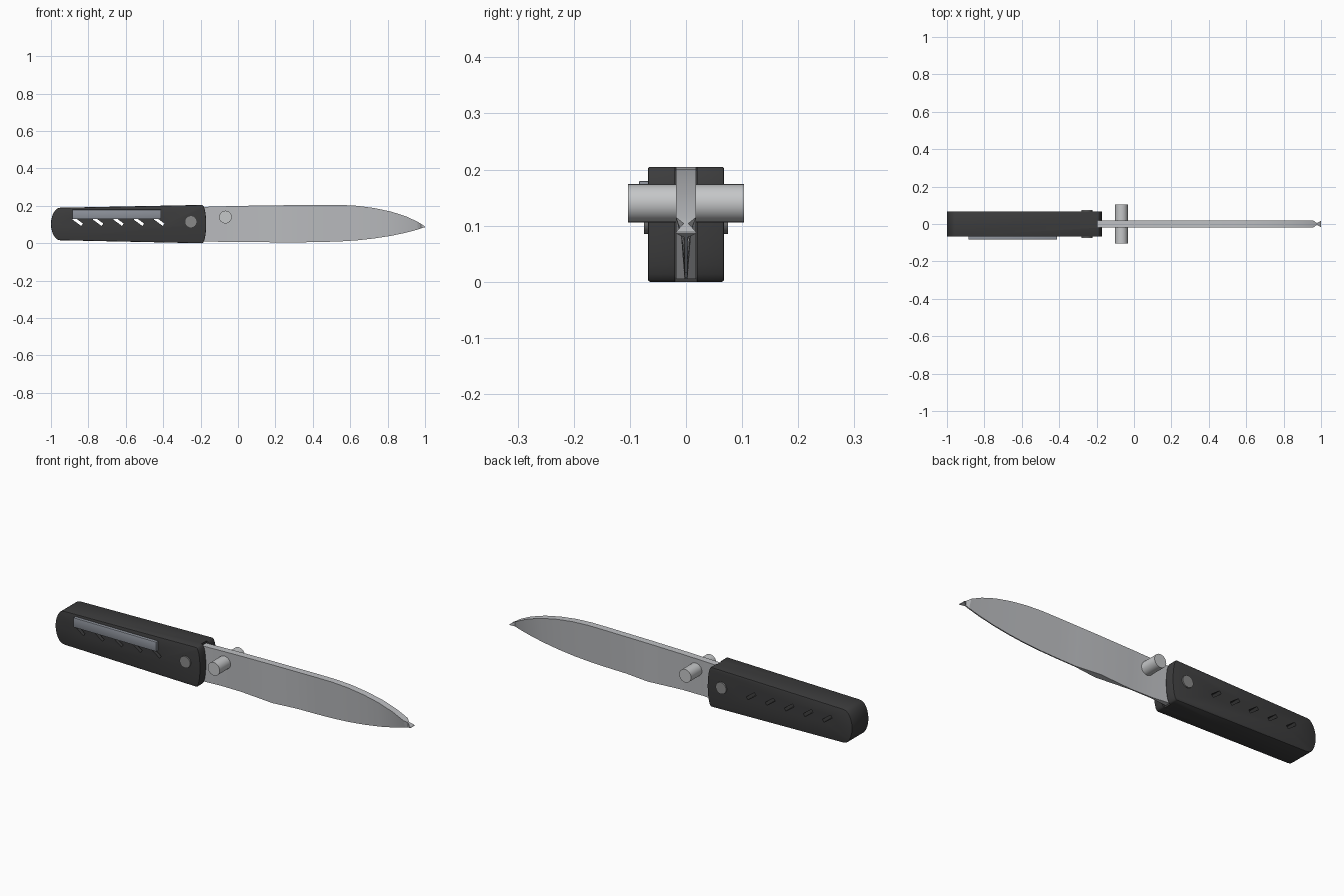
import bpy, bmesh, math
from mathutils import Matrix

if "Cube" in bpy.data.objects:
    bpy.data.objects.remove(bpy.data.objects["Cube"])


def material(name, r, g, b):
    m = bpy.data.materials.new(name)
    m.diffuse_color = (r, g, b, 1)
    m.use_nodes = True
    m.node_tree.nodes["Principled BSDF"].inputs["Base Color"].default_value = m.diffuse_color
    return m


BLACK = material("handle black", 0.045, 0.045, 0.046)
STEEL = material("blade steel", 0.52, 0.53, 0.55)
STUD = material("stud steel", 0.56, 0.57, 0.58)
PIN = material("pivot grey", 0.25, 0.25, 0.25)
CLIP = material("clip grey", 0.27, 0.29, 0.33)


def make(name, bm, mat):
    bmesh.ops.recalc_face_normals(bm, faces=bm.faces[:])
    me = bpy.data.meshes.new(name)
    bm.to_mesh(me)
    bm.free()
    if mat:
        me.materials.append(mat)
    ob = bpy.data.objects.new(name, me)
    bpy.context.collection.objects.link(ob)
    return ob


def activate(ob):
    bpy.ops.object.select_all(action='DESELECT')
    ob.select_set(True)
    bpy.context.view_layer.objects.active = ob


def apply_modifier(ob, kind, **settings):
    mod = ob.modifiers.new(kind, kind)
    for key, value in settings.items():
        setattr(mod, key, value)
    activate(ob)
    bpy.ops.object.modifier_apply(modifier=mod.name)


def smooth(ob, angle=35):
    activate(ob)
    bpy.ops.object.shade_smooth_by_angle(angle=math.radians(angle))


def box(name, size, loc, mat=None, tilt=0):
    bm = bmesh.new()
    bmesh.ops.create_cube(bm, size=1, matrix=Matrix.Translation(loc)
                          @ Matrix.Rotation(tilt, 4, 'Y') @ Matrix.Diagonal((*size, 1)))
    return make(name, bm, mat)


def pin(name, x, z, radius, half, mat):
    bm = bmesh.new()
    bmesh.ops.create_cone(bm, cap_ends=True, segments=32, radius1=radius, radius2=radius,
                          depth=2 * half, matrix=Matrix.Translation((x, 0, z))
                          @ Matrix.Rotation(math.pi / 2, 4, 'X'))
    ob = make(name, bm, mat)
    smooth(ob)
    return ob


# Handle: rounded side profile pushed through the thickness
HALF = 0.068
butt = [(-0.95 - 0.05 * math.cos(a), 0.103 + 0.087 * math.sin(a))
        for a in [math.radians(d) for d in range(-90, 91, 15)]]
nose = [(-0.192 + 0.022 * math.cos(a), 0.1025 + 0.1025 * math.sin(a))
        for a in [math.radians(d) for d in range(90, -91, -15)]]
bm = bmesh.new()
face = bm.faces.new([bm.verts.new((x, -HALF, z)) for x, z in butt + nose])
out = bmesh.ops.extrude_face_region(bm, geom=[face])
bmesh.ops.translate(bm, vec=(0, 2 * HALF, 0),
                    verts=[v for v in out["geom"] if isinstance(v, bmesh.types.BMVert)])
handle = make("handle", bm, BLACK)
apply_modifier(handle, 'BEVEL', width=0.004, segments=2, limit_method='ANGLE',
               angle_limit=math.radians(60))

# Slanted through slots and the blade notch at the nose
cutters = [box("slot_cutter", (0.058, 0.4, 0.016), (-0.857 + 0.109 * i, 0, 0.116),
               tilt=math.radians(36)) for i in range(5)]
cutters.append(box("notch_cutter", (0.1, 0.04, 0.5), (-0.145, 0, 0.1)))
for cutter in cutters:
    apply_modifier(handle, 'BOOLEAN', object=cutter, operation='DIFFERENCE', solver='EXACT')
    bpy.data.objects.remove(cutter)
smooth(handle)

# Blade: columns of (x, top z, bottom z, spine half width, edge half width)
columns = [
    (-0.23, 0.193, 0.010, 0.018, 0.018), (-0.10, 0.197, 0.008, 0.018, 0.004),
    (0.02, 0.200, 0.007, 0.018, 0.003), (0.21, 0.203, 0.005, 0.018, 0.018),
    (0.34, 0.204, 0.005, 0.018, 0.003), (0.46, 0.205, 0.007, 0.018, 0.003),
    (0.55, 0.205, 0.010, 0.018, 0.003), (0.64, 0.200, 0.016, 0.018, 0.003),
    (0.73, 0.188, 0.026, 0.018, 0.003), (0.82, 0.169, 0.040, 0.018, 0.003),
    (0.90, 0.143, 0.057, 0.018, 0.003), (0.96, 0.115, 0.073, 0.018, 0.003),
    (0.978, 0.104, 0.079, 0.004, 0.003), (1.0, 0.089, 0.086, 0.018, 0.018)]
bm = bmesh.new()
rings = [[bm.verts.new(p) for p in ((x, -s, t), (x, s, t), (x, e, b), (x, -e, b))]
         for x, t, b, s, e in columns]
for a, b in zip(rings, rings[1:]):
    for i in range(4):
        j = (i + 1) % 4
        bm.faces.new((a[i], a[j], b[j], b[i]))
bm.faces.new(rings[0])
bm.faces.new(rings[-1])
blade = make("blade", bm, STEEL)
smooth(blade, 20)

# Thumb stud through the blade, pivot through the handle
pin("thumb_stud", -0.067, 0.14, 0.034, 0.103, STUD)
pin("pivot", -0.252, 0.115, 0.03, 0.075, PIN)

# Pocket clip on the front side
clip = box("pocket_clip", (0.475, 0.02, 0.05), (-0.648, -0.074, 0.155), CLIP)
apply_modifier(clip, 'BEVEL', width=0.003, segments=2)
smooth(clip)
